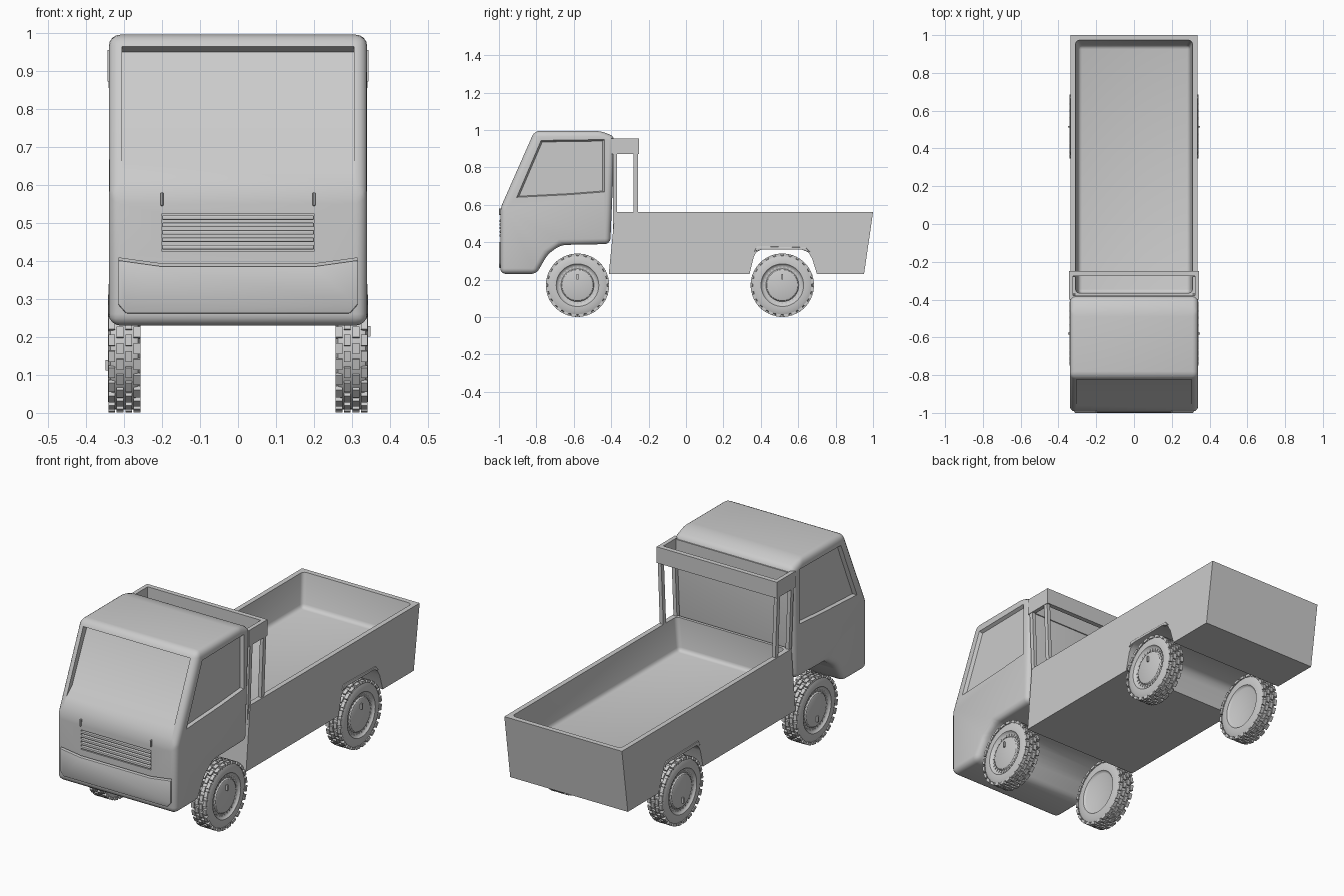
import bpy, bmesh, math
from mathutils import Matrix, Vector

if "Cube" in bpy.data.objects:
    bpy.data.objects.remove(bpy.data.objects["Cube"])


def finish(bm, name):
    bmesh.ops.recalc_face_normals(bm, faces=bm.faces)
    me = bpy.data.meshes.new(name)
    bm.to_mesh(me)
    bm.free()
    ob = bpy.data.objects.new(name, me)
    bpy.context.collection.objects.link(ob)
    return ob


def prism(name, pts, axis, a, b, scale_b=1.0):
    """Extrude a 2D outline along x (outline in y,z) or y (outline in x,z)."""
    cu = sum(p[0] for p in pts) / len(pts)
    cv = sum(p[1] for p in pts) / len(pts)
    bm = bmesh.new()
    rings = []
    for t, s in ((a, 1.0), (b, scale_b)):
        ring = []
        for u, v in pts:
            u, v = cu + (u - cu) * s, cv + (v - cv) * s
            ring.append(bm.verts.new((t, u, v) if axis == 'x' else (u, t, v)))
        rings.append(ring)
        bm.faces.new(ring)
    n = len(pts)
    for i in range(n):
        j = (i + 1) % n
        bm.faces.new((rings[0][i], rings[0][j], rings[1][j], rings[1][i]))
    return finish(bm, name)


def box(name, x0, x1, y0, y1, z0, z1):
    return prism(name, [(y0, z0), (y1, z0), (y1, z1), (y0, z1)], 'x', x0, x1)


def apply_mod(ob, mod):
    bpy.context.view_layer.objects.active = ob
    bpy.ops.object.modifier_apply(modifier=mod.name)


def bevel(ob, width, segments=3, angle=20):
    m = ob.modifiers.new("Bevel", 'BEVEL')
    m.width, m.segments = width, segments
    m.limit_method, m.angle_limit = 'ANGLE', math.radians(angle)
    apply_mod(ob, m)
    return ob


def cut(ob, cutter):
    m = ob.modifiers.new("Cut", 'BOOLEAN')
    m.operation, m.solver, m.object = 'DIFFERENCE', 'EXACT', cutter
    apply_mod(ob, m)
    bpy.data.objects.remove(cutter)


# Cab: rounded side profile with open wheel arch
cab = prism("cab", [(-0.993, 0.23), (-0.80, 0.23), (-0.74, 0.335), (-0.67, 0.385),
                    (-0.405, 0.39), (-0.38, 0.965), (-0.46, 0.995), (-0.81, 0.995),
                    (-0.993, 0.58)], 'x', -0.34, 0.34)
bevel(cab, 0.03, 4)

# Recessed windscreen with sloping sill
cut(cab, prism("windscreen_cutter", [(-1.05, 0.655), (-0.962, 0.655), (-0.915, 0.695),
                                     (-0.795, 0.95), (-0.826, 0.965), (-0.95, 0.965)],
               'x', -0.305, 0.305))
# Shallow side windows
window = [(-0.915, 0.635), (-0.78, 0.95), (-0.43, 0.955), (-0.43, 0.665), (-0.62, 0.65)]
for s in (-1, 1):
    cut(cab, prism("window_cutter", window, 'x', s * 0.352, s * 0.324, 0.92))

# Grille recess and slats
cut(cab, box("grille_cutter", -0.2, 0.2, -1.05, -0.972, 0.425, 0.525))
for i in range(5):
    z = 0.430 + i * 0.0195
    bevel(box("grille_slat", -0.2, 0.2, -0.997, -0.965, z, z + 0.012), 0.003, 2)
for s in (-1, 1):
    bevel(box("indicator_tab", s * 0.2 - 0.004, s * 0.2 + 0.004,
              -1.0, -0.98, 0.545, 0.58), 0.002, 1)

# Front bumper panel, dipped along its top edge
bumper = prism("bumper_panel", [(-0.315, 0.285), (-0.295, 0.262), (0.295, 0.262),
                                (0.315, 0.285), (0.315, 0.402), (0.2, 0.386),
                                (-0.2, 0.386), (-0.315, 0.402)], 'y', -1.0, -0.97)
bevel(bumper, 0.004, 2)
lip = [(-0.315, 0.408), (-0.2, 0.392), (0.2, 0.392), (0.315, 0.408),
       (0.315, 0.402), (0.2, 0.386), (-0.2, 0.386), (-0.315, 0.402)]
cut(cab, prism("bumper_gap_cutter", lip, 'y', -1.05, -0.975))

# Cargo bed: side profile with rear arch, hollowed from above
bed = prism("cargo_bed", [(-0.413, 0.23), (0.34, 0.23), (0.362, 0.32), (0.375, 0.345),
                          (0.40, 0.36), (0.62, 0.36), (0.655, 0.345), (0.675, 0.31),
                          (0.70, 0.23), (0.952, 0.23), (1.0, 0.56), (-0.38, 0.56)],
            'x', -0.335, 0.335)
bm = bmesh.new()
bmesh.ops.create_cube(bm, size=1)
for v in bm.verts:
    top = v.co.z > 0
    v.co = (math.copysign(0.313 if top else 0.295, v.co.x),
            (0.98 if top else 0.945) if v.co.y > 0 else -0.365,
            0.60 if top else 0.39)
cut(bed, bevel(finish(bm, "bed_cutter"), 0.02, 3))
# Fender lips over the rear wheels
for s in (-1, 1):
    bevel(prism("rear_fender_lip", [(0.365, 0.35), (0.40, 0.36), (0.62, 0.36), (0.665, 0.345),
                                    (0.64, 0.372), (0.38, 0.378)],
                'x', s * 0.32, s * 0.34), 0.003, 2)

# Rack frame behind the cab
box("rack_rear_bar", -0.343, 0.343, -0.275, -0.25, 0.872, 0.955)
box("rack_front_bar", -0.33, 0.33, -0.395, -0.378, 0.88, 0.95)
for s in (-1, 1):
    box("rack_side_bar", s * 0.322, s * 0.343, -0.40, -0.255, 0.872, 0.955)
    post = [(s * 0.303, 0.39), (s * 0.323, 0.39), (s * 0.341, 0.88), (s * 0.322, 0.88)]
    prism("rack_rear_post", post, 'y', -0.28, -0.257)
    prism("rack_front_post", post, 'y', -0.39, -0.368)

# Wheels: lathed tyre and hub, tread blocks, rim studs and valve
SECTION = [(-0.034, 0.10), (-0.037, 0.107), (-0.043, 0.112), (-0.043, 0.14),
           (-0.036, 0.157), (-0.025, 0.161), (0.025, 0.161), (0.036, 0.157),
           (0.043, 0.14), (0.043, 0.114), (0.037, 0.109), (0.032, 0.102),
           (0.030, 0.088), (0.037, 0.083), (0.040, 0.075)]


def wheel(name, x, y, turn):
    bm = bmesh.new()
    n = 48
    rings = [[bm.verts.new((px, r * math.cos(2 * math.pi * k / n),
                            r * math.sin(2 * math.pi * k / n))) for k in range(n)]
             for px, r in SECTION]
    for r0, r1 in zip(rings, rings[1:]):
        for k in range(n):
            j = (k + 1) % n
            bm.faces.new((r0[k], r0[j], r1[j], r1[k]))
    bm.faces.new(rings[0])
    bm.faces.new(rings[-1])

    def block(angle, px, r, size):
        m = (Matrix.Rotation(angle, 4, 'X') @ Matrix.Translation((px, 0, r))
             @ Matrix.Diagonal(Vector((*size, 1))))
        bmesh.ops.create_cube(bm, size=1, matrix=m)

    for col, px in enumerate((-0.033, -0.0115, 0.0115, 0.033)):
        for k in range(24):
            block(2 * math.pi * (k + 0.5 * (col % 2)) / 24, px, 0.162, (0.018, 0.029, 0.014))
    for k in range(30):
        block(2 * math.pi * k / 30, 0.031, 0.095, (0.006, 0.008, 0.011))
    block(0, 0.042, 0.045, (0.016, 0.009, 0.028))
    ob = finish(bm, name)
    ob.rotation_euler = (0, turn, 0)
    ob.location = (x, y, 0.170)


for label, y in (("front", -0.58), ("rear", 0.515)):
    wheel(label + "_right_wheel", 0.299, y, 0)
    wheel(label + "_left_wheel", -0.299, y, math.pi)

# Smooth shading with crisp edges
for ob in bpy.context.scene.objects:
    ob.select_set(ob.type == 'MESH')
bpy.context.view_layer.objects.active = cab
bpy.ops.object.shade_smooth_by_angle(angle=math.radians(32))
